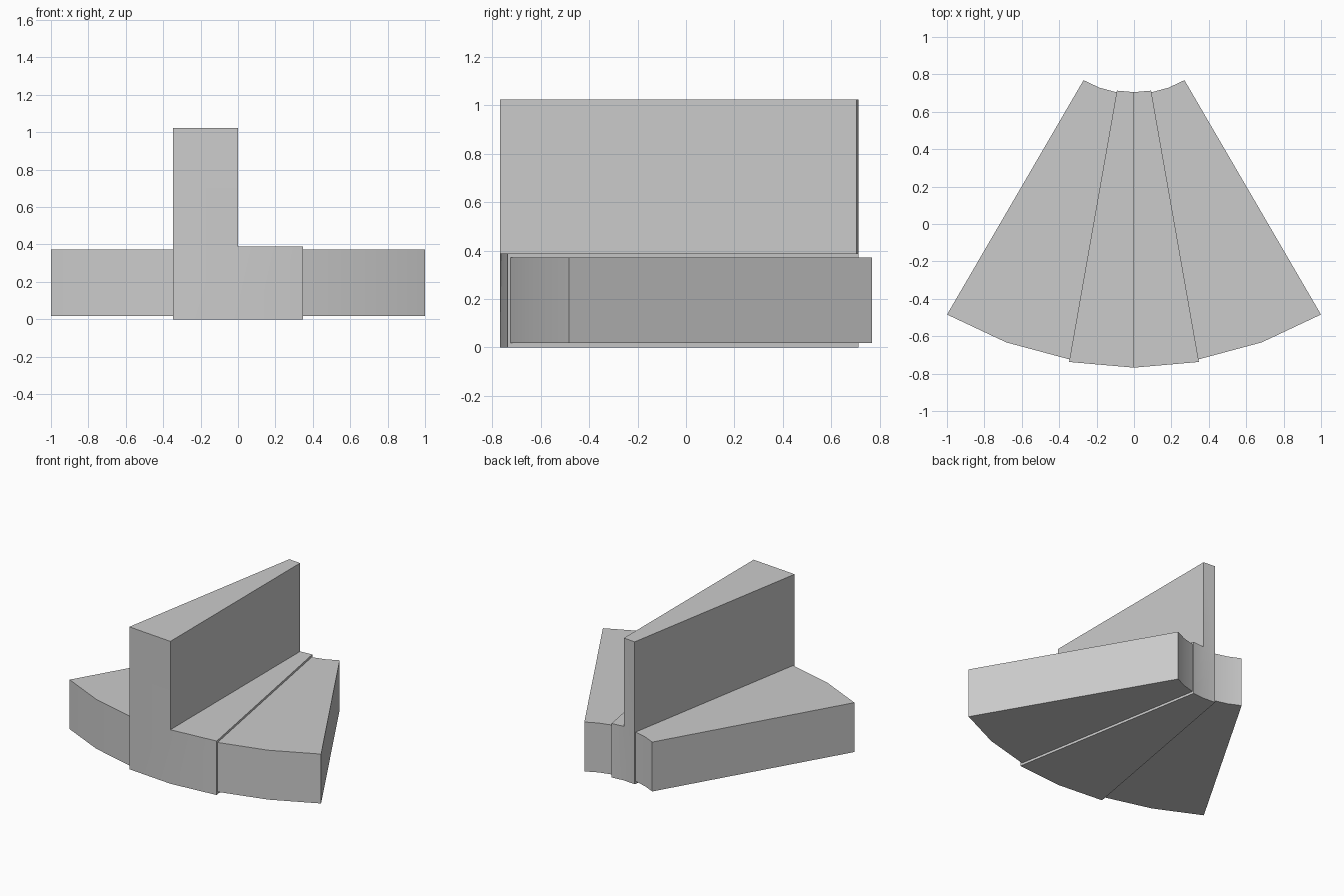
import bpy, bmesh
from math import sin, cos, radians

if "Cube" in bpy.data.objects:
    bpy.data.objects.remove(bpy.data.objects["Cube"])

APEX_Y = 1.232  # common centre of all the arcs


def wedge(name, angles, r_in, r_out, z0, z1, raised=None, raised_z=0):
    """Arc segment swept through the angles; one top cell may be raised."""
    bm = bmesh.new()
    rings = []
    for a in map(radians, angles):
        rings.append([bm.verts.new((r * sin(a), APEX_Y - r * cos(a), z))
                      for r, z in ((r_in, z0), (r_out, z0), (r_out, z1), (r_in, z1))])
    tops = []
    for p, q in zip(rings, rings[1:]):
        for i in range(4):
            j = (i + 1) % 4
            f = bm.faces.new((p[i], p[j], q[j], q[i]))
            if i == 2:
                tops.append(f)
    bm.faces.new(rings[0])
    bm.faces.new(rings[-1][::-1])
    bmesh.ops.recalc_face_normals(bm, faces=bm.faces[:])
    if raised is not None:
        new = bmesh.ops.extrude_discrete_faces(bm, faces=[tops[raised]])["faces"]
        for f in new:
            for v in f.verts:
                v.co.z = raised_z
        bmesh.ops.remove_doubles(bm, verts=bm.verts[:], dist=1e-5)
    me = bpy.data.meshes.new(name)
    bm.to_mesh(me)
    bm.free()
    ob = bpy.data.objects.new(name, me)
    bpy.context.collection.objects.link(ob)
    bpy.ops.object.select_all(action='DESELECT')
    ob.select_set(True)
    bpy.context.view_layer.objects.active = ob
    bpy.ops.object.shade_smooth_by_angle(angle=radians(30))
    return ob


# middle wedge with its left half raised into a tall wall
wedge("centre_step_and_wall", (-10, 0, 10), 0.527, 2.0, 0, 0.388, raised=0, raised_z=1.023)

# slightly smaller low wedges on both sides
for side, s in (("left", -1), ("right", 1)):
    wedge(f"{side}_low_wedge", [s * a for a in (10, 20.1, 30.22)], 0.536, 1.986, 0.017, 0.372)
